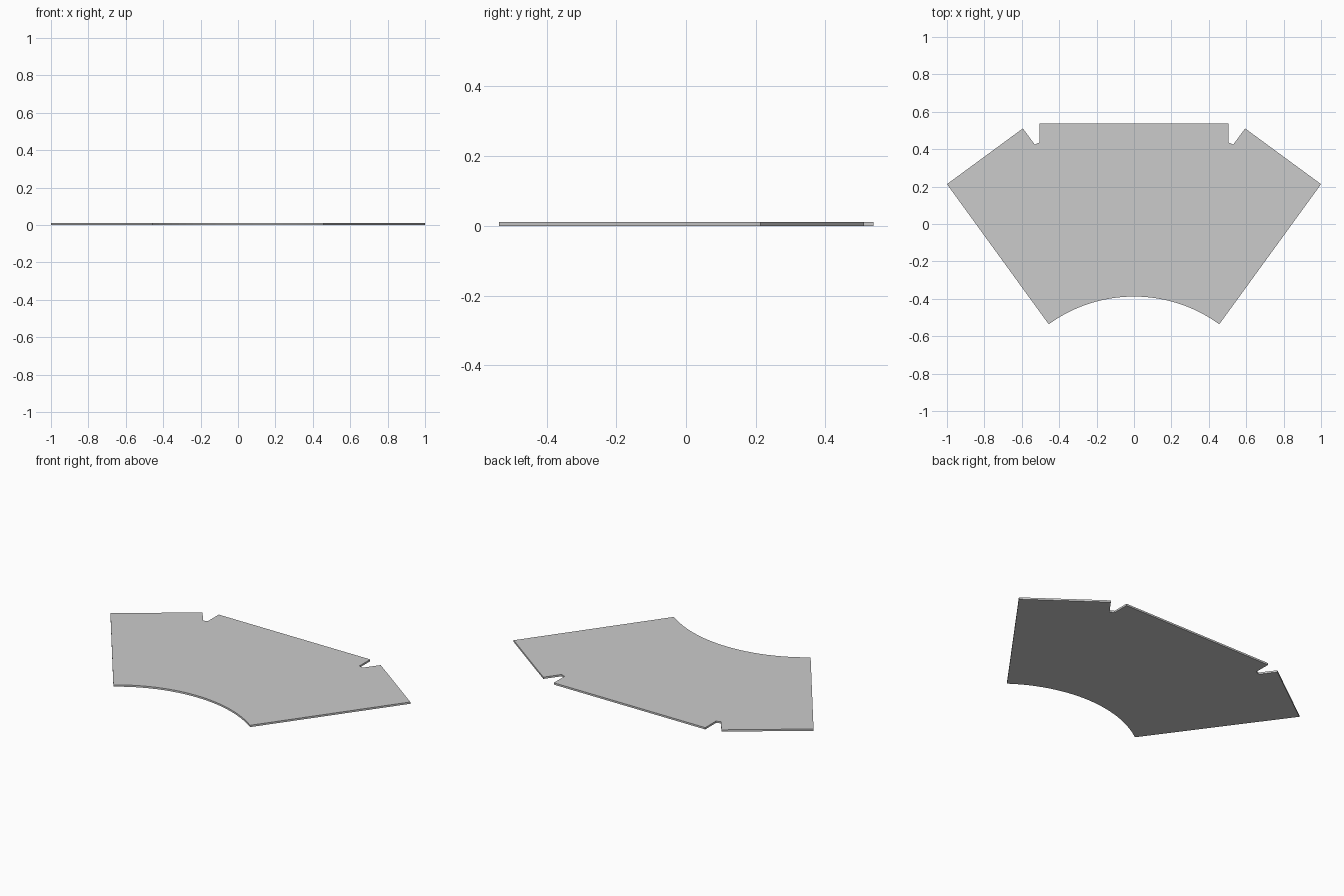
import bpy, bmesh, math

if "Cube" in bpy.data.objects:
    bpy.data.objects.remove(bpy.data.objects["Cube"])

THICK = 0.011
HALF = math.radians(36)      # half angle of the sector
R = 0.456 / math.sin(HALF)   # inner radius
CY = -0.536 - R * math.cos(HALF)
STEPS = 24

# right half of the outline: outer corner, notch, top edge
right = [(1.0, 0.213), (0.594, 0.511), (0.531, 0.425), (0.505, 0.436), (0.505, 0.538)]
left = [(-x, y) for x, y in reversed(right)]

# concave inner arc, left to right
arc = []
for i in range(STEPS + 1):
    a = -HALF + 2 * HALF * i / STEPS
    arc.append((R * math.sin(a), CY + R * math.cos(a)))

# flat panel extruded upward
bm = bmesh.new()
face = bm.faces.new([bm.verts.new((x, y, 0)) for x, y in arc + right + left])
ext = bmesh.ops.extrude_face_region(bm, geom=[face])
top = [v for v in ext["geom"] if isinstance(v, bmesh.types.BMVert)]
bmesh.ops.translate(bm, verts=top, vec=(0, 0, THICK))
bmesh.ops.recalc_face_normals(bm, faces=bm.faces[:])
mesh = bpy.data.meshes.new("sector_panel")
bm.to_mesh(mesh)
bm.free()
panel = bpy.data.objects.new("sector_panel", mesh)
bpy.context.collection.objects.link(panel)
